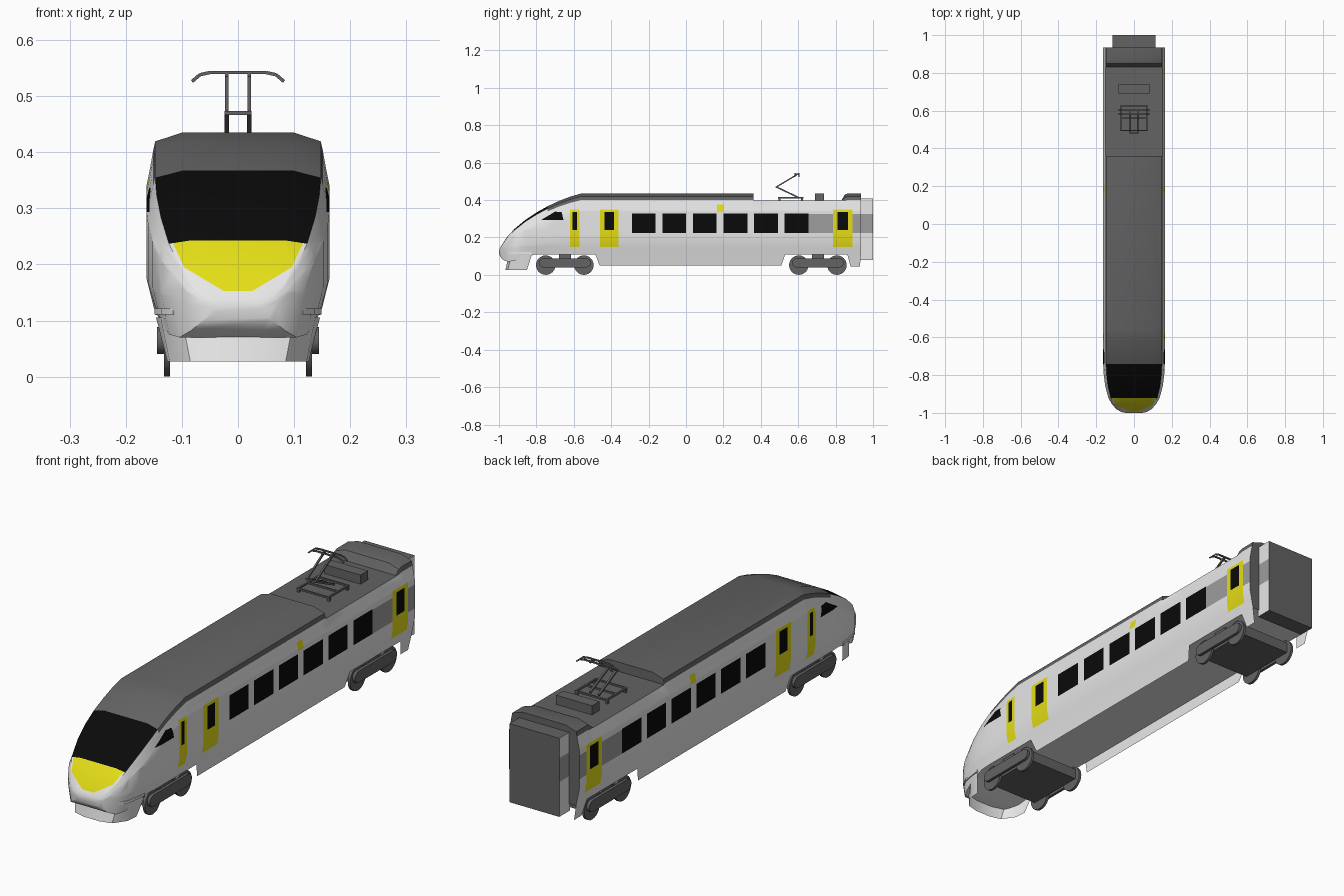
import bpy, bmesh, math
from mathutils import Vector

if "Cube" in bpy.data.objects:
    bpy.data.objects.remove(bpy.data.objects["Cube"])

COLOURS = {"white": (0.8, 0.8, 0.8), "dark_grey": (0.125, 0.125, 0.125), "black": (0.003, 0.003, 0.003),
           "yellow": (0.78, 0.73, 0.008), "mid_grey": (0.34, 0.34, 0.34)}
MATS = []
for name, c in COLOURS.items():
    m = bpy.data.materials.new(name)
    m.diffuse_color = (*c, 1)
    m.use_nodes = True
    m.node_tree.nodes["Principled BSDF"].inputs["Base Color"].default_value = m.diffuse_color
    MATS.append(m)
WHITE, DARK, BLACK, YELLOW, GREY = range(5)


def finish(bm, name, mat=None, angle=30):
    """Turn a bmesh into a named object, smooth below the given angle."""
    if mat is not None:
        for f in bm.faces:
            f.material_index = mat
    me = bpy.data.meshes.new(name)
    bm.to_mesh(me)
    bm.free()
    for m in MATS:
        me.materials.append(m)
    ob = bpy.data.objects.new(name, me)
    bpy.context.collection.objects.link(ob)
    bpy.ops.object.select_all(action='DESELECT')
    ob.select_set(True)
    bpy.context.view_layer.objects.active = ob
    bpy.ops.object.shade_smooth_by_angle(angle=math.radians(angle))
    return ob


def add_box(bm, x0, x1, y0, y1, z0, z1):
    vs = bmesh.ops.create_cube(bm, size=1)["verts"]
    for v in vs:
        v.co = ((x0 + x1) / 2 + v.co.x * (x1 - x0), (y0 + y1) / 2 + v.co.y * (y1 - y0),
                (z0 + z1) / 2 + v.co.z * (z1 - z0))
    return vs


def add_bar(bm, a, b, r=0.0035):
    """Thin square bar between two points."""
    a, b = Vector(a), Vector(b)
    vs = bmesh.ops.create_cube(bm, size=1)["verts"]
    q = (b - a).to_track_quat('Z', 'Y')
    for v in vs:
        v.co = (a + b) / 2 + q @ Vector((v.co.x * 2 * r, v.co.y * 2 * r, v.co.z * (b - a).length))


def add_prism(bm, loop, vec):
    """Extrude a closed outline along a vector."""
    f = bm.faces.new([bm.verts.new(p) for p in loop])
    ext = bmesh.ops.extrude_face_region(bm, geom=[f])["geom"]
    bmesh.ops.translate(bm, verts=[g for g in ext if isinstance(g, bmesh.types.BMVert)], vec=vec)
    bmesh.ops.recalc_face_normals(bm, faces=bm.faces)


def paint(bm, poly, axes, mat, keep):
    """Cut a convex outline into the faces, projected along the third axis, and colour its inside."""
    bm.normal_update()
    faces = [f for f in bm.faces if keep(f)]
    mid = [sum(p[i] for p in poly) / len(poly) for i in (0, 1)]
    for a, b in zip(poly, poly[1:] + poly[:1]):
        n = (b[1] - a[1], a[0] - b[0])
        if n[0] * (mid[0] - a[0]) + n[1] * (mid[1] - a[1]) > 0:
            n = (-n[0], -n[1])
        co, no = Vector(), Vector()
        for i in (0, 1):
            co[axes[i]], no[axes[i]] = a[i], n[i]
        no.normalize()
        geom = list({e for f in faces for e in (f, *f.edges, *f.verts)})
        if not geom:
            return
        out = bmesh.ops.bisect_plane(bm, geom=geom, dist=1e-5, plane_co=co, plane_no=no)["geom"]
        faces = [f for f in out if isinstance(f, bmesh.types.BMFace)
                 and (f.calc_center_median() - co).dot(no) < 0]
    for f in faces:
        f.material_index = mat


def rect(y0, y1, z0, z1):
    return [(y0, z0), (y1, z0), (y1, z1), (y0, z1)]


# Body shell: cross-sections (y, half width, roof height, floor height, roof clamp)
ST = [(-1.0, .045, .13, .115, 1), (-.995, .068, .143, .10, 1), (-.98, .093, .168, .082, 1),
      (-.955, .116, .205, .07, 1), (-.92, .136, .243, .075, 1), (-.86, .152, .293, .095, 1),
      (-.80, .16, .333, .11, 1), (-.74, .163, .367, .11, 1), (-.68, .163, .395, .11, 1),
      (-.62, .163, .418, .11, 1), (-.56, .163, .435, .11, 1), (.36, .163, .435, .11, 1),
      (.361, .163, .435, .11, .397), (.83, .163, .435, .11, .397), (.85, .163, .43, .11, 1),
      (.865, .163, .435, .11, 1), (.935, .163, .435, .11, 1)]
# Section outline: (width fraction, height fraction above the nose level)
SEC = [(0, 1), (.61, 1), (.905, .95), (.93, .89), (.965, .79), (1, .70), (1, .22)]


def section(y, w, t, b, clamp):
    half = [(w * fx, min(.12 + (t - .12) * fz, clamp - .0001 * i)) for i, (fx, fz) in enumerate(SEC)]
    half.append((.9 * w, b))
    return [(x, y, z) for x, z in half] + [(-x, y, z) for x, z in half[:0:-1]]


bm = bmesh.new()
rings = [[bm.verts.new(p) for p in section(*s)] for s in ST]
n = len(rings[0])
for s, (r0, r1) in enumerate(zip(rings, rings[1:])):
    for i in range(n):
        j = (i + 1) % n
        f = bm.faces.new((r0[i], r0[j], r1[j], r1[i]))
        strip = min(i, n - 1 - i)
        y = (ST[s][0] + ST[s + 1][0]) / 2
        if strip <= 2 and y > -.74:
            f.material_index = DARK        # roof
        elif strip <= 1 and y > -.92:
            f.material_index = BLACK       # windscreen
bm.faces.new(rings[0])
bm.faces.new(rings[-1]).material_index = DARK
bmesh.ops.recalc_face_normals(bm, faces=bm.faces)

# Yellow nose panel
paint(bm, [(-.118, .2425), (.118, .2425), (.096, .195), (.026, .153), (-.026, .153), (-.096, .195)],
      (0, 2), YELLOW, lambda f: f.calc_center_median().y < -.915 and f.normal.y < -.1)
# Side markings: grey band, doors, windows
SIDE = [(rect(.65, .94, .225, .325), GREY), (rect(.165, .2, .34, .375), YELLOW),
        ([(-.775, .293), (-.70, .338), (-.665, .336), (-.655, .293)], BLACK)]
for y0, y1, g in ((-.62, -.57, .014), (-.46, -.36, .025), (.787, .89, .024)):
    SIDE += [(rect(y0, y1, .15, .35), YELLOW), (rect(y0 + g, y1 - g, .24, .337), BLACK)]
SIDE += [(rect(-.29 + .1635 * i, -.163 + .1635 * i, .225, .328), BLACK) for i in range(6)]
for s in (1, -1):
    for poly, mat in SIDE:
        paint(bm, poly, (1, 2), mat, lambda f: f.normal.x * s > .35 and abs(f.normal.y) < .8)
finish(bm, "body_shell")

# Side skirts, thin sheets under the body
bm = bmesh.new()
for s in (1, -1):
    for ya, yb, yc, yd, zb in ((-.485, -.462, .51, .53, .05), (.862, .88, .93, .935, .045)):
        xb = .147 - (.11 - zb) * .2
        bm.faces.new([bm.verts.new(p) for p in ((s * .147, ya, .111), (s * xb, yb, zb),
                                                (s * xb, yc, zb), (s * .147, yd, .111))])
finish(bm, "side_skirts", WHITE)

# Front skirt below the nose
bm = bmesh.new()
top = [(.146, -.825), (.138, -.88), (.10, -.935), (.04, -.948)]
low = [(.126, -.85), (.122, -.90), (.085, -.952), (.035, -.965)]
rows = [[bm.verts.new((x, y, z)) for x, y in h + [(-x, y) for x, y in h[::-1]]]
        for h, z in ((top, .105), (low, .027))]
for i in range(7):
    bm.faces.new((rows[0][i], rows[0][i + 1], rows[1][i + 1], rows[1][i]))
finish(bm, "front_skirt", WHITE)

# Headlight pods
for s, name in ((1, "right_headlight"), (-1, "left_headlight")):
    bm = bmesh.new()
    add_prism(bm, [(s * x, y, .104) for x, y in ((.083, -.955), (.112, -.955), (.136, -.92),
                                                 (.15, -.82), (.13, -.82), (.08, -.93))], (0, 0, .024))
    bmesh.ops.bevel(bm, geom=bm.edges[:], offset=.007, segments=2, affect='EDGES')
    finish(bm, name, WHITE, 50)

# Gangway connection at the rear
bm = bmesh.new()
add_box(bm, -.115, .115, .93, 1.0, .08, .408)
bm.normal_update()
for f in bm.faces:
    f.material_index = WHITE if abs(f.normal.x) > .5 else DARK
paint(bm, rect(.92, 1.01, .225, .325), (1, 2), GREY, lambda f: abs(f.normal.x) > .5)
finish(bm, "rear_gangway")

# Bogies: wheels, side frames and centre block
for yc, name in ((-.648, "front_bogie"), (.705, "rear_bogie")):
    bm = bmesh.new()
    add_box(bm, -.12, .12, yc - .13, yc + .13, .04, .085)
    add_box(bm, -.13, .13, yc - .032, yc + .032, .08, .115)
    for s in (1, -1):
        for dy in (-.102, .102):
            add_prism(bm, [(s * .121, yc + dy + .052 * math.cos(a * math.pi / 12),
                            .052 + .052 * math.sin(a * math.pi / 12)) for a in range(24)], (s * .011, 0, 0))
        frame = []
        for a in range(16):
            t = math.pi * (a / 7 if a < 8 else (a - 1) / 7) - math.pi / 2
            frame.append((s * .132, yc + (.115 if a < 8 else -.115) + .024 * math.cos(t),
                          .064 + .024 * math.sin(t)))
        add_prism(bm, frame, (s * .012, 0, 0))
    finish(bm, name, DARK)

# Roof equipment box
bm = bmesh.new()
add_box(bm, -.083, .083, .69, .738, .39, .435)
finish(bm, "roof_box", DARK)

# Pantograph: base frame, folding arms, contact head
bm = bmesh.new()
for y in (.495, .56, .625):
    add_bar(bm, (-.075, y, .412), (.075, y, .412))
for s in (1, -1):
    add_bar(bm, (s * .07, .492, .412), (s * .07, .628, .412))
    for y in (.50, .62):
        add_bar(bm, (s * .07, y, .393), (s * .07, y, .412), .005)
    add_bar(bm, (s * .02, .605, .412), (s * .02, .483, .47), .004)
    add_bar(bm, (s * .02, .483, .47), (s * .02, .595, .537))
    add_bar(bm, (s * .02, .58, .538), (s * .02, .605, .538))
add_bar(bm, (-.024, .483, .47), (.024, .483, .47))
HEAD = [(-.082, .526), (-.068, .538), (-.05, .542), (.05, .542), (.068, .538), (.082, .526)]
for y in (.582, .604):
    for a, b in zip(HEAD, HEAD[1:]):
        add_bar(bm, (a[0], y, a[1]), (b[0], y, b[1]), .003)
finish(bm, "pantograph", DARK)
